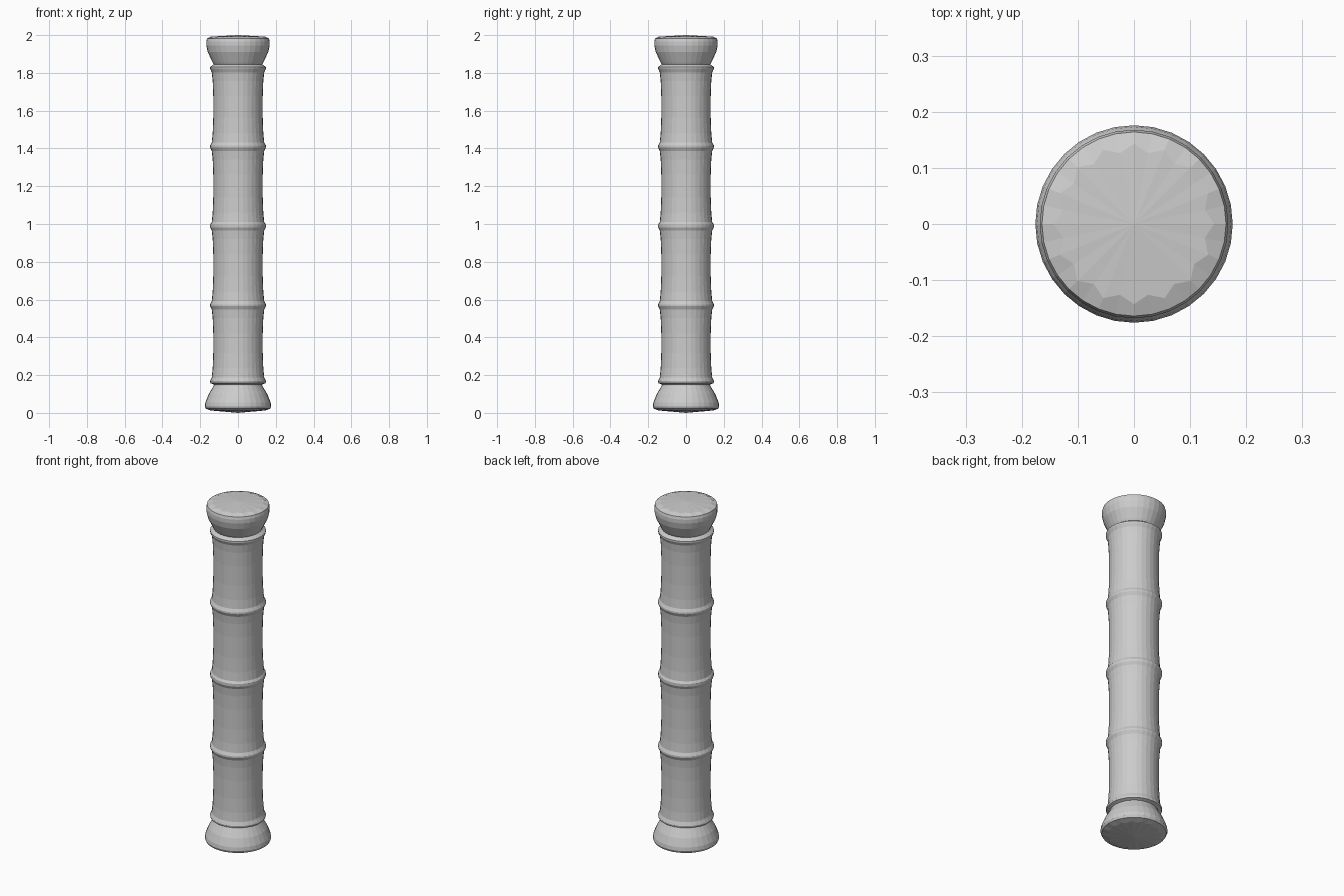
import bpy, bmesh, math

if "Cube" in bpy.data.objects:
    bpy.data.objects.remove(bpy.data.objects["Cube"])

SIDES = 32
mat = bpy.data.materials.new("plain grey")
mat.diffuse_color = (0.6, 0.6, 0.6, 1)
mat.use_nodes = True
mat.node_tree.nodes["Principled BSDF"].inputs["Base Color"].default_value = mat.diffuse_color


def lathe(name, profile, zigzag=()):
    """Revolve (radius, z) points; rings listed in zigzag alternate inward."""
    bm = bmesh.new()
    rings = []
    for i, (r, z) in enumerate(profile):
        if r == 0:
            rings.append([bm.verts.new((0, 0, z))])
            continue
        ring = []
        for k in range(SIDES):
            a = 2 * math.pi * k / SIDES
            q = r * 0.9 if i in zigzag and k % 2 else r
            ring.append(bm.verts.new((q * math.cos(a), q * math.sin(a), z)))
        rings.append(ring)
    for lo, hi in zip(rings, rings[1:]):
        for k in range(SIDES):
            n = (k + 1) % SIDES
            if len(lo) == 1:
                bm.faces.new((lo[0], hi[n], hi[k]))
            elif len(hi) == 1:
                bm.faces.new((lo[k], lo[n], hi[0]))
            else:
                bm.faces.new((lo[k], lo[n], hi[n], hi[k]))
    me = bpy.data.meshes.new(name)
    bm.to_mesh(me)
    bm.free()
    me.materials.append(mat)
    ob = bpy.data.objects.new(name, me)
    bpy.context.collection.objects.link(ob)


# Flared foot, four waisted segments between rings, flared head
foot = [(0, 0), (0.145, 0.013), (0.17, 0.022), (0.176, 0.035), (0.173, 0.055),
        (0.155, 0.1), (0.128, 0.145)]
shaft = [(0.128, 0.15), (0.146, 0.157), (0.148, 0.168)]
rings = [0.168, 0.572, 0.99, 1.412, 1.828]
for i, (a, b) in enumerate(zip(rings, rings[1:])):
    shaft += [(0.139, a + 0.02), (0.134, a + 0.07), (0.131, a + 0.15),
              (0.131, b - 0.15), (0.134, b - 0.07), (0.139, b - 0.025)]
    if i == 1:  # broad soft middle ring
        shaft += [(0.147, b - 0.008), (0.147, b + 0.008)]
    else:       # thin sharp ring
        shaft += [(0.148, b - 0.006), (0.148, b + 0.003)]
head = [(0.128, 1.845), (0.134, 1.855), (0.16, 1.91), (0.168, 1.945),
        (0.168, 1.967), (0.164, 1.982), (0.143, 1.992), (0, 2.0)]
lathe("bamboo_column", foot + shaft + head, zigzag=(1, len(foot + shaft + head) - 2))
